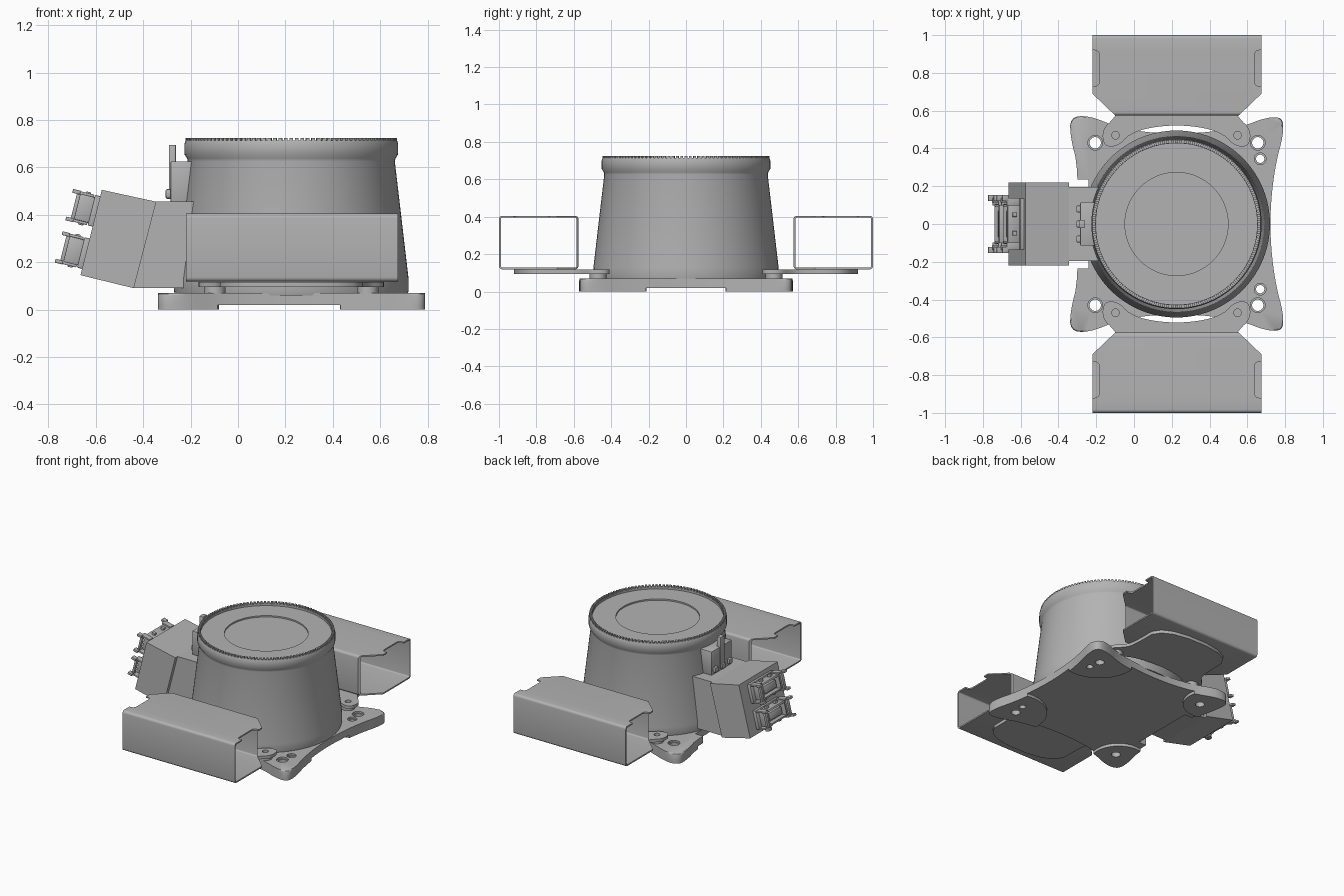
import bpy, bmesh
from math import sin, cos, pi, atan2
from mathutils import Matrix, Vector

cube = bpy.data.objects.get("Cube")
if cube:
    bpy.data.objects.remove(cube, do_unlink=True)

grey = bpy.data.materials.new("cast_grey")
grey.use_nodes = True
grey.diffuse_color = (0.45, 0.45, 0.45, 1)
grey.node_tree.nodes["Principled BSDF"].inputs["Base Color"].default_value = (0.45, 0.45, 0.45, 1)

CX = 0.225  # axis of the round body


def make(name, bm, smooth=True):
    bmesh.ops.recalc_face_normals(bm, faces=bm.faces)
    me = bpy.data.meshes.new(name)
    bm.to_mesh(me)
    bm.free()
    me.materials.append(grey)
    ob = bpy.data.objects.new(name, me)
    bpy.context.collection.objects.link(ob)
    if smooth:
        shade(ob)
    return ob


def shade(ob):
    bpy.ops.object.select_all(action='DESELECT')
    ob.select_set(True)
    bpy.context.view_layer.objects.active = ob
    bpy.ops.object.shade_smooth_by_angle(angle=0.6)


def apply_mods(ob):
    bpy.context.view_layer.update()
    dg = bpy.context.evaluated_depsgraph_get()
    me = bpy.data.meshes.new_from_object(ob.evaluated_get(dg))
    ob.modifiers.clear()
    ob.data = me
    shade(ob)


def boolean(ob, cutter, op='DIFFERENCE', keep=False):
    m = ob.modifiers.new("cut", 'BOOLEAN')
    m.object, m.operation, m.solver = cutter, op, 'EXACT'
    apply_mods(ob)
    if not keep:
        bpy.data.objects.remove(cutter, do_unlink=True)


def chaikin(pts, n=2):
    for _ in range(n):
        out = []
        for a, b in zip(pts, pts[1:] + pts[:1]):
            a, b = Vector(a), Vector(b)
            out += [a.lerp(b, 0.25), a.lerp(b, 0.75)]
        pts = out
    return [tuple(p) for p in pts]


def prism(name, pts, lo, hi, axis='z', bevel=0.0):
    """Extrude an outline along z, or an xz outline along y."""
    bm = bmesh.new()
    place = (lambda p, h: (p[0], p[1], h)) if axis == 'z' else (lambda p, h: (p[0], h, p[1]))
    a = [bm.verts.new(place(p, lo)) for p in pts]
    b = [bm.verts.new(place(p, hi)) for p in pts]
    bm.faces.new(a)
    top = bm.faces.new(b)
    for i in range(len(a)):
        j = (i + 1) % len(a)
        bm.faces.new((a[i], a[j], b[j], b[i]))
    if bevel:
        bmesh.ops.bevel(bm, geom=list(top.edges), offset=bevel, segments=2, affect='EDGES', profile=0.5)
    return make(name, bm)


def discs(name, spots, lo, hi):
    """Several upright cylinders (x, y, radius) in one mesh."""
    bm = bmesh.new()
    for x, y, r in spots:
        bmesh.ops.create_cone(bm, cap_ends=True, segments=32, radius1=r, radius2=r, depth=hi - lo,
                              matrix=Matrix.Translation((x, y, (lo + hi) / 2)))
    return make(name, bm)


def boxes(name, specs, frame=Matrix(), bevel=0.0):
    """Several boxes (x0, x1, y0, y1, z0, z1) in one mesh."""
    bm = bmesh.new()
    for x0, x1, y0, y1, z0, z1 in specs:
        m = Matrix.Translation(((x0 + x1) / 2, (y0 + y1) / 2, (z0 + z1) / 2))
        bmesh.ops.create_cube(bm, size=1, matrix=frame @ m @ Matrix.Diagonal((x1 - x0, y1 - y0, z1 - z0, 1)))
    if bevel:
        bmesh.ops.bevel(bm, geom=bm.edges[:], offset=bevel, segments=2, affect='EDGES', profile=0.5)
    return make(name, bm)


# Base plate with four rounded ears, feet under the ears and bolt holes
half = [(.72, 0), (.73, .18), (.755, .34), (.79, .47), (.79, .565), (.70, .565), (.56, .51), (.35, .48),
        (.1, .48), (-.08, .51), (-.24, .575), (-.34, .565), (-.335, .45), (-.295, .3)]
ring = chaikin(half + [(x, -y) for x, y in half[:0:-1]])
plate = prism("base_plate", ring, .02, .07, bevel=.012)
feet = prism("base_feet", ring, 0, .021)
boolean(feet, discs("foot_shape", [(x, s * .47, r) for s in (1, -1) for x, r in ((-.26, .18), (.69, .26))],
                    -.1, .1), 'INTERSECT')
bolt_spots = [(x, s * y, r) for s in (1, -1) for x, y, r in ((-.205, .43, .03), (.655, .43, .03), (.668, .345, .022))]
holes = discs("bolt_holes", bolt_spots, -.1, .2)
boolean(plate, holes, keep=True)
boolean(feet, holes)
boolean(plate, discs("counterbores", [(x, y, r + .009) for x, y, r in bolt_spots], .058, .2))
boolean(plate, boxes("socket_clearance", [(-.5, -.24, -.235, .235, -.1, .2)]))

# Tapered round body with a collar and a sunken top
profile = [(0, .69), (.273, .69), (.273, .70), (.427, .70), (.427, .714), (.446, .714), (.451, .70),
           (.451, .655), (.44, .638), (.437, .625), (.495, .13), (.495, .078), (.49, .06), (0, .06)]
bm = bmesh.new()
verts = [bm.verts.new((CX + r, 0, z)) for r, z in profile]
edges = [bm.edges.new(p) for p in zip(verts, verts[1:])]
bmesh.ops.spin(bm, geom=verts + edges, cent=(CX, 0, 0), axis=(0, 0, 1), angle=2 * pi, steps=96)
bmesh.ops.remove_doubles(bm, verts=bm.verts, dist=1e-5)
make("round_body", bm)

# Fine toothed ring on the rim
bm = bmesh.new()
for i in range(120):
    m = Matrix.Translation((CX, 0, .718)) @ Matrix.Rotation(2 * pi * i / 120, 4, 'Z') @ Matrix.Translation((.437, 0, 0))
    bmesh.ops.create_cube(bm, size=1, matrix=m @ Matrix.Diagonal((.018, .014, .014, 1)))
make("rim_teeth", bm, False)


def rounded(y0, y1, z0, z1, r):
    pts = []
    for k, (y, z) in enumerate(((y1 - r, z1 - r), (y0 + r, z1 - r), (y0 + r, z0 + r), (y1 - r, z0 + r))):
        pts += [(y + r * cos((k + i / 4) * pi / 2), z + r * sin((k + i / 4) * pi / 2)) for i in range(5)]
    return pts


# Hollow side ducts on bolted brackets, one on each side
for s, side in ((-1, "front"), (1, "back")):
    bm = bmesh.new()
    loops = []
    for x in (-.22, .675):
        for inset in (0, .01):
            pts = rounded(.575 + inset, 1 - inset, .118 + inset, .405 - inset, .018 - inset * .9)
            loops.append([bm.verts.new((x, s * y, z)) for y, z in pts])
    n = len(loops[0])
    for a, b in ((0, 1), (1, 3), (3, 2), (2, 0)):
        for i in range(n):
            j = (i + 1) % n
            bm.faces.new((loops[a][i], loops[a][j], loops[b][j], loops[b][i]))
    duct = make(side + "_duct", bm)
    outline = [(-.3, 1.1), (-.3, .69), (-.22, .69), (-.1, .575), (-.1, .5), (.555, .5), (.555, .575),
               (.675, .69), (.75, .69), (.75, 1.1)]
    boolean(duct, prism("duct_outline", [(x, s * y) for x, y in outline], 0, .6), 'INTERSECT')
    for x0, x1 in ((-.3, -.182), (.637, .75)):
        notch = [(x, s * y) for x, y in rounded(x0, x1, .73, .92, .025)]
        boolean(duct, prism("duct_notch", notch, .3, .5))

    left = [(0, .525), (-.15, .51), (-.25, .475), (-.31, .41), (-.385, .41), (-.395, .50), (-.33, .56),
            (-.30, .62), (-.30, .92)]
    pts = left + [(-x, y) for x, y in left[:0:-1]]
    bracket = prism(side + "_bracket", chaikin([(CX + x, s * y) for x, y in pts]), .095, .117)
    spots = [(CX + d, s * .47) for d in (-.323, .323)]
    washers = discs(side + "_spacers", [(x, y, .045) for x, y in spots], .065, .096)
    drill = discs("drill", [(x, y, .02) for x, y in spots], .068, .2)
    boolean(bracket, drill, keep=True)
    boolean(washers, drill)

# Cable socket housing: straight neck and tilted head
prism("socket_neck", [(-.15, .455), (-.345, .455), (-.44, .09), (-.15, .09)], -.195, .195, 'y')
prism("socket_head", [(-.345, .455), (-.575, .505), (-.665, .145), (-.44, .09)], -.22, .22, 'y')

# Small valve block above the neck
boxes("valve_block", [(-.285, -.18, -.115, .115, .455, .625)], bevel=.004)
boxes("valve_tab", [(-.292, -.262, -.022, .022, .47, .695)], bevel=.003)
boxes("valve_bolts", [(-.305, -.28, y - .018, y + .018, z - .018, z + .018)
                      for y, z in ((-.08, .49), (.08, .49), (0, .485))], bevel=.006)

# Two plug connectors on the tilted face; local x points outward, z up the face
tilt = atan2(.09, .36)
for v, label in ((.092, "upper"), (-.092, "lower")):
    frame = Matrix.Translation((-.62, 0, .325)) @ Matrix.Rotation(tilt, 4, 'Y') @ Matrix.Translation((0, 0, v))
    frame = frame @ Matrix.Diagonal((-1, 1, 1, 1))
    boxes(label + "_connector_flange", [(-.005, .022, -.135, .135, -.066, .066)], frame, .004)
    shell = boxes(label + "_connector_shell", [(.015, .088, -.105, .105, -.056, .056)], frame, .008)
    boolean(shell, boxes("shell_recess", [(.045, .2, -.092, .092, -.042, .042)], frame))
    boxes(label + "_connector_insert", [(.03, .075, -.07, .07, -.026, .026)], frame, .004)
    boxes(label + "_connector_pegs", [(.04, .062, y - .012, y + .012, z - .012, z + .012)
                                      for y in (-.05, .05) for z in (-.06, .06)], frame, .003)
    # Locking levers at both ends
    levers = []
    for s in (1, -1):
        for z in (-.06, .06):
            levers += [(.025, .095, s * .118 - .02, s * .118 + .02, z - .006, z + .006),
                       (.085, .118, s * .138 - .016, s * .138 + .016, z - .008, z + .008)]
        levers.append((.082, .098, s * .125 - .012, s * .125 + .012, -.06, .06))
    boxes(label + "_connector_levers", levers, frame, .002)
